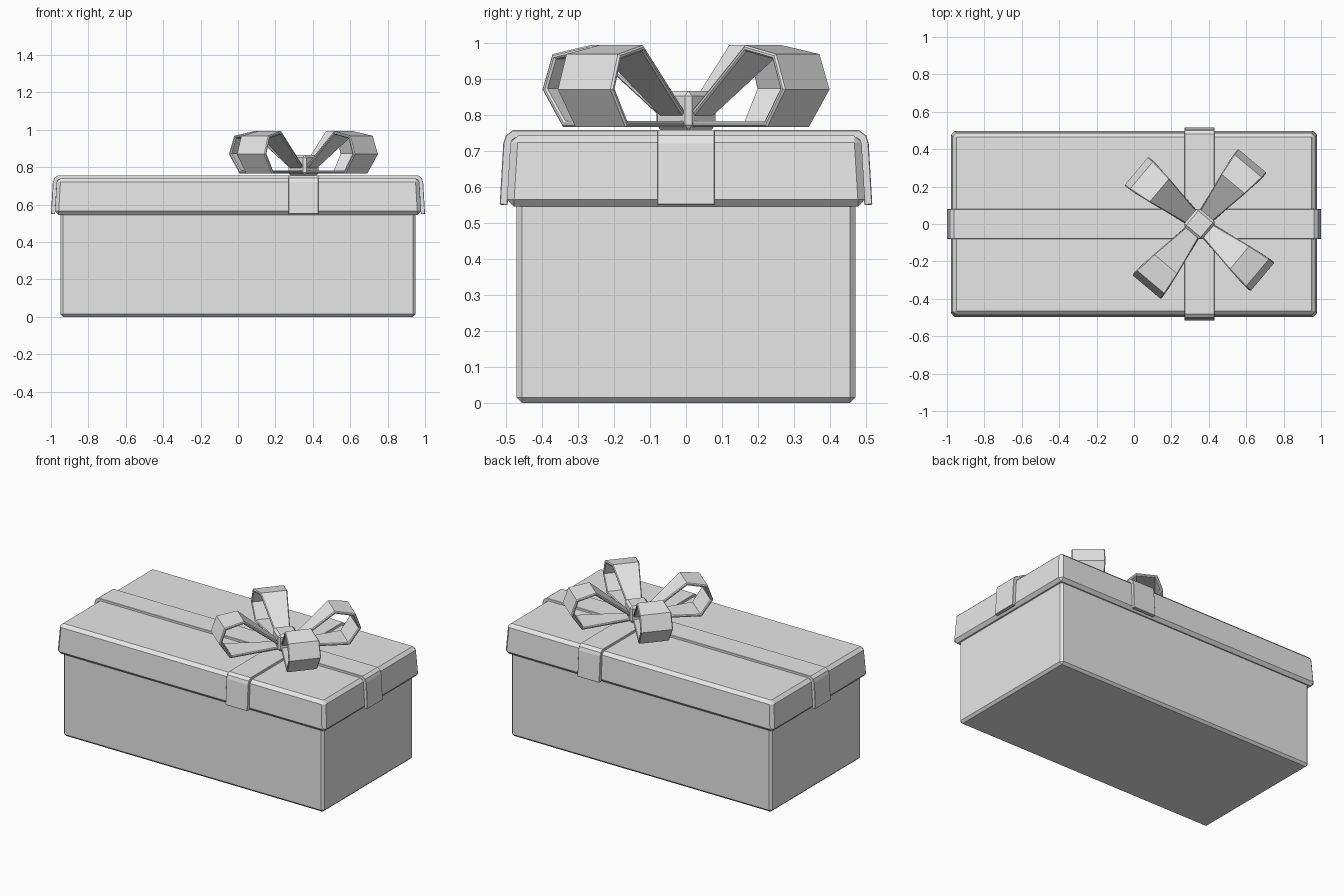
import bpy, bmesh, math

cube = bpy.data.objects.get("Cube")
if cube:
    bpy.data.objects.remove(cube)

grey = bpy.data.materials.new("plain_grey")
grey.use_nodes = True
grey.diffuse_color = (0.8, 0.8, 0.8, 1)
grey.node_tree.nodes["Principled BSDF"].inputs["Base Color"].default_value = (0.8, 0.8, 0.8, 1)

BOW_X = 0.35
BOW_ANGLE = 50


def finish(name, bm, bevel, thickness=0):
    mesh = bpy.data.meshes.new(name)
    bm.to_mesh(mesh)
    bm.free()
    mesh.materials.append(grey)
    obj = bpy.data.objects.new(name, mesh)
    bpy.context.collection.objects.link(obj)
    if thickness:
        solid = obj.modifiers.new("thickness", "SOLIDIFY")
        solid.thickness = thickness
        solid.offset = -1
        solid.use_even_offset = True
    edge = obj.modifiers.new("bevel", "BEVEL")
    edge.width = bevel
    edge.segments = 1
    edge.limit_method = "ANGLE"
    edge.angle_limit = math.radians(60)
    return obj


def box(name, half_x, half_y, low, high, bevel, taper=0):
    """Box whose top is drawn in by taper on every side."""
    bm = bmesh.new()
    bmesh.ops.create_cube(bm, size=2)
    for v in bm.verts:
        shrink = taper if v.co.z > 0 else 0
        v.co.x *= half_x - shrink
        v.co.y *= half_y - shrink
        v.co.z = high if v.co.z > 0 else low
    return finish(name, bm, bevel)


def strip(name, path, half_widths, thickness, bevel):
    """Band following an (x, z) path, with a half width at each point."""
    bm = bmesh.new()
    rows = [(bm.verts.new((x, w, z)), bm.verts.new((x, -w, z)))
            for (x, z), w in zip(path, half_widths)]
    for a, b in zip(rows, rows[1:]):
        bm.faces.new((a[0], a[1], b[1], b[0]))
    return finish(name, bm, bevel, thickness)


# Box and overhanging lid
box("box_body", 0.95, 0.47, 0, 0.56, 0.015)
box("box_lid", 0.98, 0.498, 0.545, 0.742, 0.02, taper=0.012)


# Ribbons draped over the lid both ways
def ribbon(name, reach):
    side = [(reach, 0.55), (reach - 0.01, 0.72), (reach - 0.017, 0.742), (reach - 0.037, 0.757)]
    path = [(-x, z) for x, z in side] + side[::-1]
    return strip(name, path, [0.08] * len(path), 0.022, 0.002)


ribbon("long_ribbon", 1.0)
cross = ribbon("cross_ribbon", 0.517)
cross.rotation_euler.z = math.pi / 2
cross.location.x = BOW_X

# Four bow loops that widen outwards
loop_path = [(0.03, 0.79), (0.28, 0.993), (0.405, 0.968), (0.44, 0.87), (0.37, 0.766), (0.02, 0.766)]
loop_widths = [0.04, 0.083, 0.098, 0.1, 0.095, 0.04]
for i in range(4):
    loop = strip(f"bow_loop_{i + 1}", loop_path, loop_widths, 0.016, 0.005)
    loop.location.x = BOW_X
    loop.rotation_euler.z = math.radians(BOW_ANGLE + 90 * i)

# Knot in the middle of the bow
knot = box("bow_knot", 0.064, 0.064, 0.757, 0.866, 0.014)
knot.location.x = BOW_X
knot.rotation_euler.z = math.radians(BOW_ANGLE)
